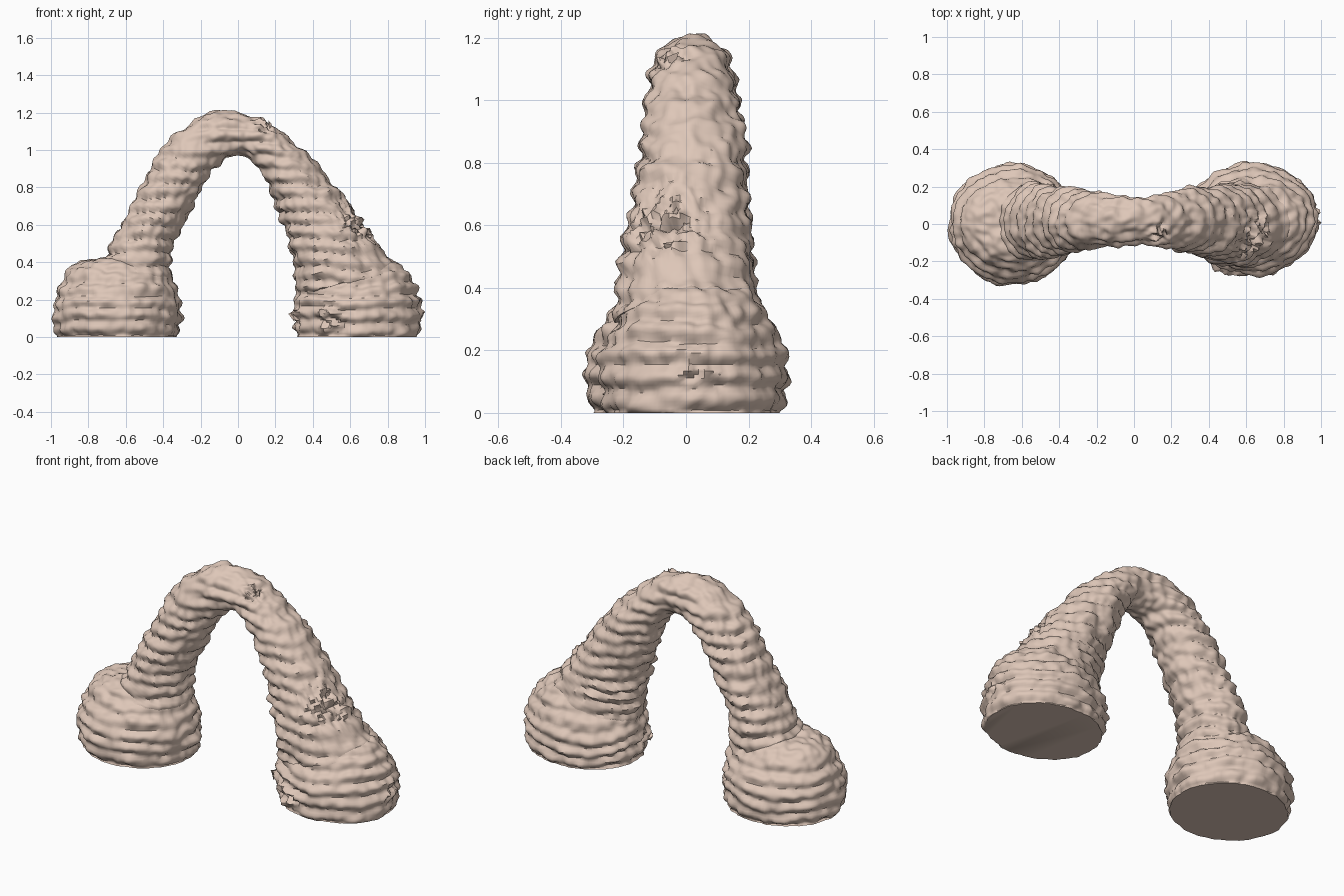
import bpy, bmesh, math, random
from mathutils import Vector, noise

random.seed(4)
if "Cube" in bpy.data.objects:
    bpy.data.objects.remove(bpy.data.objects["Cube"], do_unlink=True)

clay = bpy.data.materials.new("pale_clay")
clay.use_nodes = True
COLOR = (0.73, 0.57, 0.48, 1)
clay.diffuse_color = COLOR
clay.node_tree.nodes["Principled BSDF"].inputs["Base Color"].default_value = COLOR

SIDES = 120
LAYER = 0.074
# Places where the clay is torn: position, reach
TORN = [(Vector(p), r) for p, r in (
    ((0.62, -0.06, 0.6), 0.2), ((0.14, -0.06, 1.15), 0.09),
    ((0.97, 0.03, 0.14), 0.1), ((0.5, -0.25, 0.1), 0.12), ((0.33, -0.05, 0.12), 0.1))]


def spline(rows, steps):
    """Catmull-Rom through rows of numbers."""
    out = []
    for i in range(len(rows) - 1):
        a, b, c, d = (rows[max(0, min(len(rows) - 1, i + k))] for k in (-1, 0, 1, 2))
        for s in range(steps):
            t = s / steps
            out.append([0.5 * (2 * q + (r - p) * t + (2 * p - 5 * q + 4 * r - u) * t * t
                               + (3 * q - p - 3 * r + u) * t ** 3)
                        for p, q, r, u in zip(a, b, c, d)])
    return out + [list(rows[-1])]


def roughen(bm):
    """Coiled layers, lumps and torn patches."""
    bm.normal_update()
    moves = []
    for v in bm.verts:
        p, n = v.co, v.normal
        side = 1 - n.z ** 2
        wobble = 0.03 * noise.noise(p * 4)
        coil = abs(math.sin(math.pi * (p.z + wobble) / LAYER)) ** 1.4
        strength = 0.02 + 0.012 * noise.noise(p * 6)
        push = side * strength * (coil - 0.55)
        push += 0.016 * noise.noise(p * 9) + 0.014 * noise.noise(p * 24)
        for spot, reach in TORN:
            near = max(0, 1 - (p - spot).length / reach)
            push += near * 0.06 * noise.noise(p * 38)
        moves.append((v, n * push))
    for v, m in moves:
        if v.co.z > 0.001:
            v.co += m
            v.co.z = max(v.co.z, 0.003)
        else:
            v.co += Vector((m.x, m.y, 0))


def skin(name, rings):
    """Join rings of points into a closed rough body."""
    bm = bmesh.new()
    loops = [[bm.verts.new(p) for p in ring] for ring in rings]
    for a, b in zip(loops, loops[1:]):
        for i in range(SIDES):
            j = (i + 1) % SIDES
            bm.faces.new((a[i], a[j], b[j], b[i]))
    bm.faces.new(loops[0][::-1])
    bm.faces.new(loops[-1])
    bmesh.ops.recalc_face_normals(bm, faces=bm.faces)
    roughen(bm)
    mesh = bpy.data.meshes.new(name)
    bm.to_mesh(mesh)
    bm.free()
    mesh.materials.append(clay)
    ob = bpy.data.objects.new(name, mesh)
    bpy.context.collection.objects.link(ob)
    bpy.ops.object.select_all(action="DESELECT")
    ob.select_set(True)
    bpy.context.view_layer.objects.active = ob
    bpy.ops.object.shade_smooth_by_angle(angle=math.radians(50))


ANGLES = [math.tau * i / SIDES for i in range(SIDES)]

# Feet: squat domes, narrowing in depth; half width, half depth, height
dome = spline([(0.315, 0.295, 0), (0.33, 0.315, 0.1), (0.325, 0.305, 0.2),
               (0.29, 0.25, 0.3), (0.235, 0.2, 0.38), (0.14, 0.13, 0.415),
               (0.01, 0.01, 0.425)], 9)
for name, cx, cy, wide, deep in (("right_foot", -0.645, 0, 1.015, 1),
                                 ("left_foot", 0.635, 0.025, 1.02, 0.94)):
    skin(name, [[(cx + wide * w * math.cos(a), cy + deep * d * math.sin(a), max(z, 0))
                 for a in ANGLES] for w, d, z in dome])

# Arch: outer x, outer z, inner x, inner z, half depth, centre y
sections = [
    (-0.76, 0.3, -0.36, 0.2, 0.21, 0), (-0.7, 0.45, -0.36, 0.36, 0.2, 0.01),
    (-0.62, 0.61, -0.34, 0.5, 0.19, 0.015), (-0.53, 0.78, -0.26, 0.68, 0.175, 0.02),
    (-0.44, 0.95, -0.18, 0.82, 0.16, 0.02), (-0.33, 1.09, -0.1, 0.93, 0.145, 0.02),
    (-0.15, 1.2, -0.04, 0.97, 0.13, 0.02), (0.04, 1.19, 0.02, 0.965, 0.12, 0.02),
    (0.17, 1.14, 0.08, 0.93, 0.13, 0.02), (0.3, 1.04, 0.14, 0.86, 0.15, 0.02),
    (0.44, 0.9, 0.19, 0.74, 0.17, 0.02), (0.59, 0.72, 0.25, 0.58, 0.19, 0.01),
    (0.71, 0.54, 0.29, 0.42, 0.21, 0), (0.86, 0.36, 0.32, 0.22, 0.235, 0.01)]
rings = []
for ox, oz, ix, iz, depth, cy in spline(sections, 12):
    outer, inner = Vector((ox, 0, oz)), Vector((ix, 0, iz))
    mid, half = (outer + inner) / 2 + Vector((0, cy, 0)), (outer - inner) / 2
    rings.append([mid + half * math.cos(a) + Vector((0, depth * math.sin(a), 0))
                  for a in ANGLES])
skin("arch", rings)


# Loose flakes of torn clay, half sunk in the surface
def flake(bm, spot, size):
    pts = [spot + Vector([random.uniform(-size, size) for _ in range(3)]) for _ in range(4)]
    v = [bm.verts.new(p) for p in pts]
    for tri in ((0, 1, 2), (0, 3, 1), (1, 3, 2), (2, 3, 0)):
        bm.faces.new([v[i] for i in tri])


bm = bmesh.new()
for spot, count in (((0.14, -0.05, 1.12), 5), ((0.31, -0.06, 0.12), 3),
                    ((0.6, -0.06, 0.64), 4), ((0.68, -0.04, 0.52), 3), ((0.95, 0.02, 0.14), 2)):
    for _ in range(count):
        flake(bm, Vector(spot) + Vector([random.uniform(-0.02, 0.02) for _ in range(3)]), 0.03)
bmesh.ops.recalc_face_normals(bm, faces=bm.faces)
mesh = bpy.data.meshes.new("torn_flakes")
bm.to_mesh(mesh)
bm.free()
mesh.materials.append(clay)
bpy.context.collection.objects.link(bpy.data.objects.new("torn_flakes", mesh))
